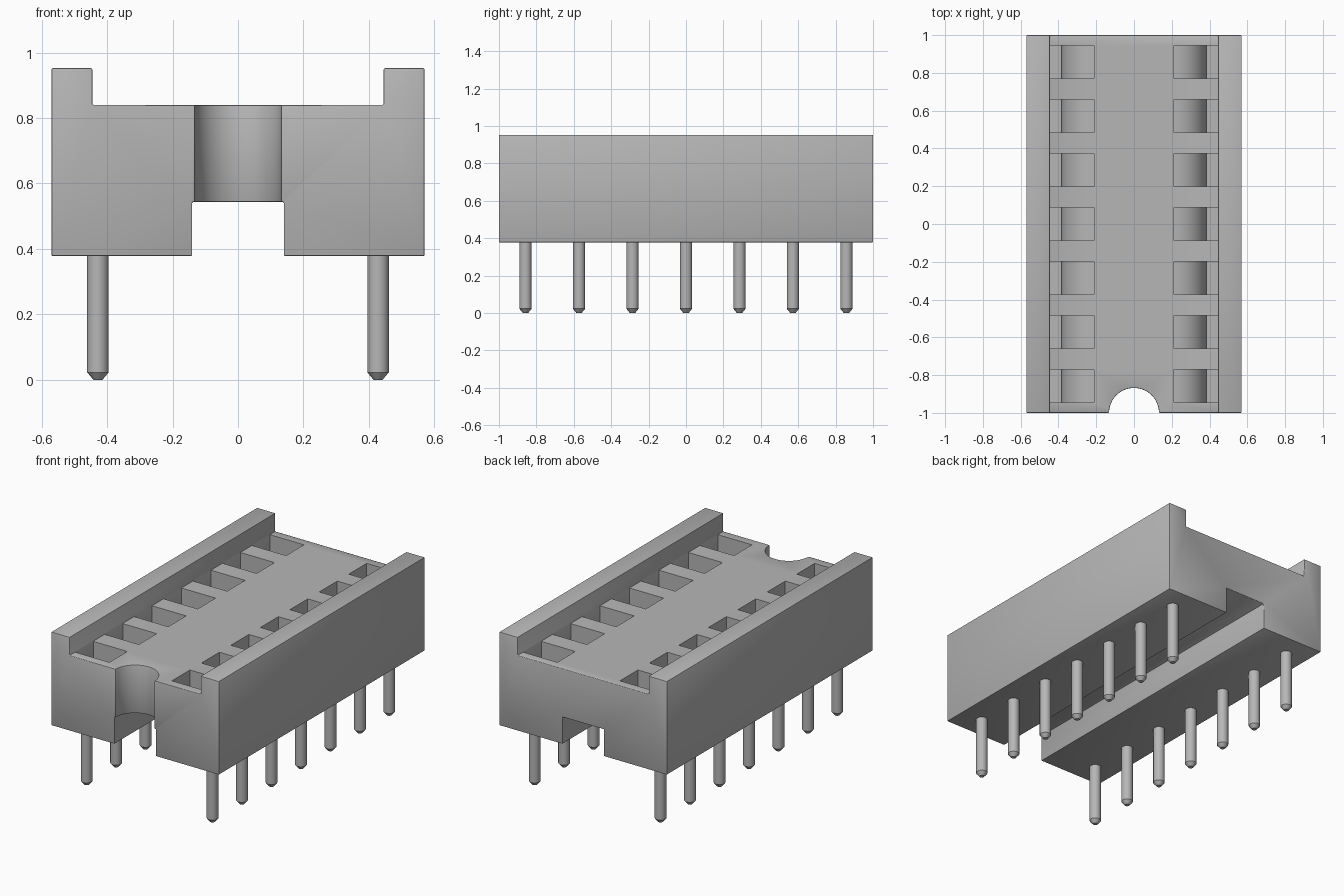
import bpy, bmesh, math

scene = bpy.context.scene
if "Cube" in bpy.data.objects:
    bpy.data.objects.remove(bpy.data.objects["Cube"], do_unlink=True)

grey = bpy.data.materials.new("plain grey")
grey.use_nodes = True
colour = (0.47, 0.47, 0.47, 1)
grey.diffuse_color = colour
grey.node_tree.nodes["Principled BSDF"].inputs["Base Color"].default_value = colour

PITCH, COUNT = 0.286, 7
ROWS = [(i - (COUNT - 1) / 2) * PITCH for i in range(COUNT)]


def make_object(name, bm):
    bmesh.ops.recalc_face_normals(bm, faces=bm.faces[:])
    mesh = bpy.data.meshes.new(name)
    bm.to_mesh(mesh)
    bm.free()
    mesh.materials.append(grey)
    ob = bpy.data.objects.new(name, mesh)
    scene.collection.objects.link(ob)
    return ob


def extrude_profile(bm, profile, y0, y1):
    """Sweep a closed x-z outline along y."""
    face = bm.faces.new([bm.verts.new((x, y0, z)) for x, z in profile])
    moved = bmesh.ops.extrude_face_region(bm, geom=[face])["geom"]
    verts = [v for v in moved if isinstance(v, bmesh.types.BMVert)]
    bmesh.ops.translate(bm, verts=verts, vec=(0, y1 - y0, 0))


def cut(target, cutter):
    mod = target.modifiers.new(cutter.name, "BOOLEAN")
    mod.operation, mod.solver, mod.object = "DIFFERENCE", "EXACT", cutter
    cutter.hide_render = True
    cutter.hide_set(True)


def smooth(ob):
    bpy.ops.object.select_all(action="DESELECT")
    bpy.context.view_layer.objects.active = ob
    ob.select_set(True)
    bpy.ops.object.shade_smooth_by_angle(angle=math.radians(35))


# Housing: two raised rails, a deck and a channel underneath
half = [(0.14, 0.543), (0.14, 0.378), (0.57, 0.378),
        (0.57, 0.952), (0.445, 0.952), (0.445, 0.84)]
bm = bmesh.new()
extrude_profile(bm, half + [(-x, z) for x, z in reversed(half)], -1, 1)
housing = make_object("housing", bm)

# Half-round notch in the front end
bm = bmesh.new()
bmesh.ops.create_cone(bm, cap_ends=True, segments=48, radius1=0.132,
                      radius2=0.132, depth=0.6)
bmesh.ops.translate(bm, verts=bm.verts[:], vec=(0, -1, 0.75))
notch_cutter = make_object("notch_cutter", bm)

# Contact pockets with a rounded lead-in and a deep outer slot
bm = bmesh.new()
RAD = 0.172
arc = [(0.213 + RAD * math.sin(a), 0.53 + RAD * math.cos(a))
       for a in (math.pi / 2 * k / 10 for k in range(11))]
pocket = [(0.213, 0.9)] + arc + [(0.444, 0.53), (0.444, 0.9)]
for side in (-1, 1):
    for y in ROWS:
        extrude_profile(bm, [(side * x, z) for x, z in pocket], y - 0.087, y + 0.087)
pocket_cutter = make_object("pocket_cutter", bm)

cut(housing, notch_cutter)
bevel = housing.modifiers.new("soft edges", "BEVEL")
bevel.width, bevel.segments = 0.006, 2
bevel.limit_method, bevel.angle_limit = "ANGLE", math.radians(40)
cut(housing, pocket_cutter)

# Bake the cuts into the housing and drop the cutters
bpy.context.view_layer.update()
baked = bpy.data.meshes.new_from_object(
    housing.evaluated_get(bpy.context.evaluated_depsgraph_get()))
housing.modifiers.clear()
housing.data = baked
for cutter in (notch_cutter, pocket_cutter):
    bpy.data.objects.remove(cutter, do_unlink=True)
smooth(housing)

# Round pins with chamfered tips
for side, label in ((1, "left"), (-1, "right")):
    bm = bmesh.new()
    for y in ROWS:
        for r1, r2, z0, z1 in ((0.033, 0.033, 0.023, 0.45), (0.014, 0.033, 0, 0.023)):
            made = bmesh.ops.create_cone(bm, cap_ends=True, segments=24,
                                         radius1=r1, radius2=r2, depth=z1 - z0)
            bmesh.ops.translate(bm, verts=made["verts"],
                                vec=(side * 0.428, y, (z0 + z1) / 2))
    bmesh.ops.remove_doubles(bm, verts=bm.verts[:], dist=0.0005)
    # Remove the hidden discs between shaft and tip
    inner = [f for f in bm.faces if len(f.verts) > 4
             and abs(f.calc_center_median().z - 0.023) < 0.001]
    bmesh.ops.delete(bm, geom=inner, context="FACES_ONLY")
    smooth(make_object(label + "_pins", bm))
